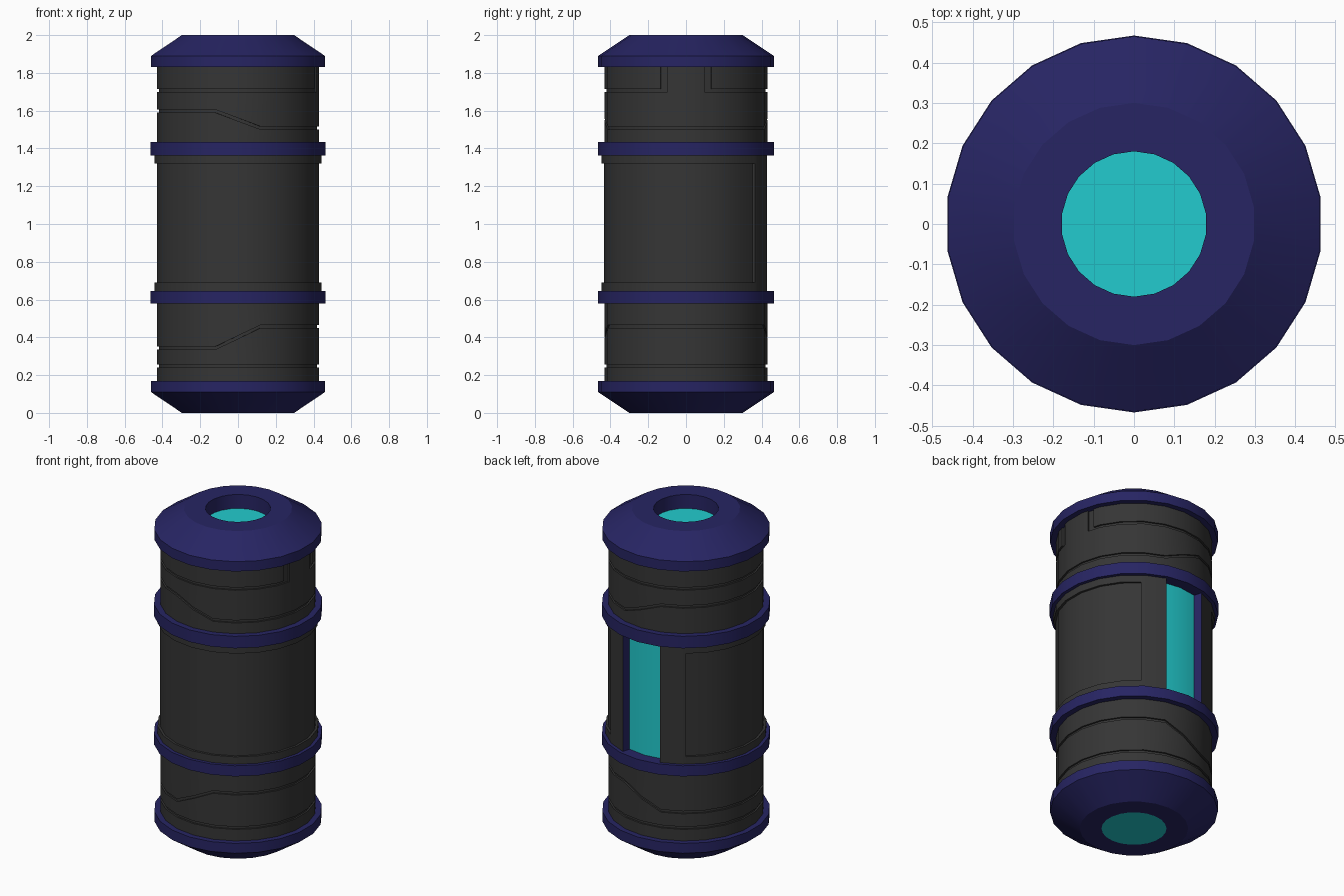
import bpy, bmesh
from math import sin, cos, radians, pi

if "Cube" in bpy.data.objects:
    bpy.data.objects.remove(bpy.data.objects["Cube"], do_unlink=True)

SIDES = 22
STEP = 360 / SIDES
CORNERS = [90 + STEP * k for k in range(SIDES)]


def material(name, rgb):
    m = bpy.data.materials.new(name)
    m.use_nodes = True
    m.diffuse_color = (*rgb, 1)
    m.node_tree.nodes["Principled BSDF"].inputs["Base Color"].default_value = (*rgb, 1)
    return m


CHARCOAL = material("charcoal", (0.036, 0.036, 0.036))
NAVY = material("navy", (0.020, 0.018, 0.125))
CYAN = material("cyan", (0.016, 0.60, 0.62))
MATERIALS = [CHARCOAL, NAVY, CYAN]
parts = []


def polar(r, angle, z):
    """Point on the many-sided outline, also between its corners."""
    off = (angle - 90) % STEP - STEP / 2
    r *= cos(pi / SIDES) / cos(radians(off))
    return r * cos(radians(angle)), r * sin(radians(angle)), z


def finish(name, bm):
    mesh = bpy.data.meshes.new(name)
    bm.to_mesh(mesh)
    bm.free()
    for m in MATERIALS:
        mesh.materials.append(m)
    ob = bpy.data.objects.new(name, mesh)
    bpy.context.collection.objects.link(ob)
    parts.append(ob)
    return ob


def lathe(name, profile, color, extra=(), recesses=()):
    """Turn profile(angle) -> [(r, z)]; recesses are (rule, depth, floor, wall)."""
    bm = bmesh.new()
    angles = sorted({round(a % 360, 4) for a in CORNERS + list(extra)})
    cols = [[bm.verts.new(polar(r, a, z)) for r, z in profile(a)] for a in angles]
    cells = []
    for i, a in enumerate(angles):
        left, right = cols[i], cols[(i + 1) % len(cols)]
        nxt = angles[i + 1] if i + 1 < len(angles) else angles[0] + 360
        mid = ((a + nxt) / 2 + 180) % 360 - 180
        for row in range(len(left) - 1):
            f = bm.faces.new((left[row], right[row], right[row + 1], left[row + 1]))
            f.material_index = MATERIALS.index(color)
            cells.append((mid, row, f))
    groups = [([f for a, row, f in cells if rule(a, row)], depth, floor, wall)
              for rule, depth, floor, wall in recesses]
    for faces, depth, floor, wall in groups:
        before = set(bm.faces)
        out = bmesh.ops.extrude_face_region(bm, geom=faces)["geom"]
        for f in set(bm.faces) - before:
            f.material_index = MATERIALS.index(wall)
        for g in out:
            if isinstance(g, bmesh.types.BMFace):
                g.material_index = MATERIALS.index(floor)
            elif isinstance(g, bmesh.types.BMVert):
                k = 1 - depth / g.co.xy.length
                g.co.x *= k
                g.co.y *= k
        stale = [f for f in faces if f.is_valid]
        if stale:
            bmesh.ops.delete(bm, geom=stale, context="FACES")
    return finish(name, bm)


def disc(name, r, z, up, color):
    bm = bmesh.new()
    verts = [bm.verts.new(polar(r, a, z)) for a in CORNERS]
    f = bm.faces.new(verts if up else verts[::-1])
    f.material_index = MATERIALS.index(color)
    finish(name, bm)


def slant(angle, left, right):
    """Groove height that changes across the middle of the front and back."""
    t = min(1, max(0, cos(radians(angle)) / sin(radians(STEP)) / 2 + 0.5))
    return left + (right - left) * t


# End caps with their lights
lathe("top_cap", lambda a: [(0.41, 1.83), (0.465, 1.83), (0.465, 1.89), (0.30, 2.0),
                            (0.18, 2.0), (0.18, 1.915)], NAVY)
lathe("bottom_cap", lambda a: [(0.18, 0), (0.30, 0), (0.465, 0.11), (0.465, 0.17),
                               (0.41, 0.17)], NAVY)
disc("top_light", 0.18, 1.915, True, CYAN)
disc("bottom_light", 0.18, 0, False, CYAN)

# Raised bands around the body
for name, low, high in (("lower_band", 0.58, 0.645), ("upper_band", 1.362, 1.435)):
    lathe(name, lambda a: [(0.38, low), (0.467, low), (0.467, high), (0.38, high)], NAVY)

# Upper body: one slanted groove, one level groove that turns up at the left side
GROOVE, WIDTH = 0.010, 0.016


def upper_profile(a):
    z = slant(a, 1.59, 1.50)
    return [(0.432, h) for h in (1.43, z, z + WIDTH, 1.70, 1.70 + WIDTH, 1.835)]


def upper_groove(a, row):
    return (row == 1 or row == 3 and abs(a) > 13.4
            or row == 4 and 13.4 < abs(a) < 18.4)


lathe("upper_body", upper_profile, CHARCOAL, (13.4, 18.4, -13.4, -18.4),
      [(upper_groove, GROOVE, CHARCOAL, CHARCOAL)])


# Lower body: one level groove, one slanted groove
def lower_profile(a):
    z = slant(a, 0.335, 0.45)
    return [(0.432, h) for h in (0.165, 0.24, 0.24 + WIDTH, z, z + WIDTH, 0.585)]


lathe("lower_body", lower_profile, CHARCOAL, (),
      [(lambda a, row: row in (1, 3), GROOVE, CHARCOAL, CHARCOAL)])

# Middle body: sunken wrap-around panel and a lit window at the back
lathe("middle_body", lambda a: [(0.447, h) for h in (0.645, 0.69, 1.32, 1.362)],
      CHARCOAL, (55, 125),
      [(lambda a, row: row == 1 and abs(a - 90) > 35, 0.014, CHARCOAL, CHARCOAL),
       (lambda a, row: abs(a - 90) < STEP, 0.048, CYAN, NAVY)])

# Smooth shading with sharp edges kept
bpy.ops.object.select_all(action="DESELECT")
for ob in parts:
    ob.select_set(True)
bpy.context.view_layer.objects.active = parts[0]
bpy.ops.object.shade_smooth_by_angle(angle=radians(30))
